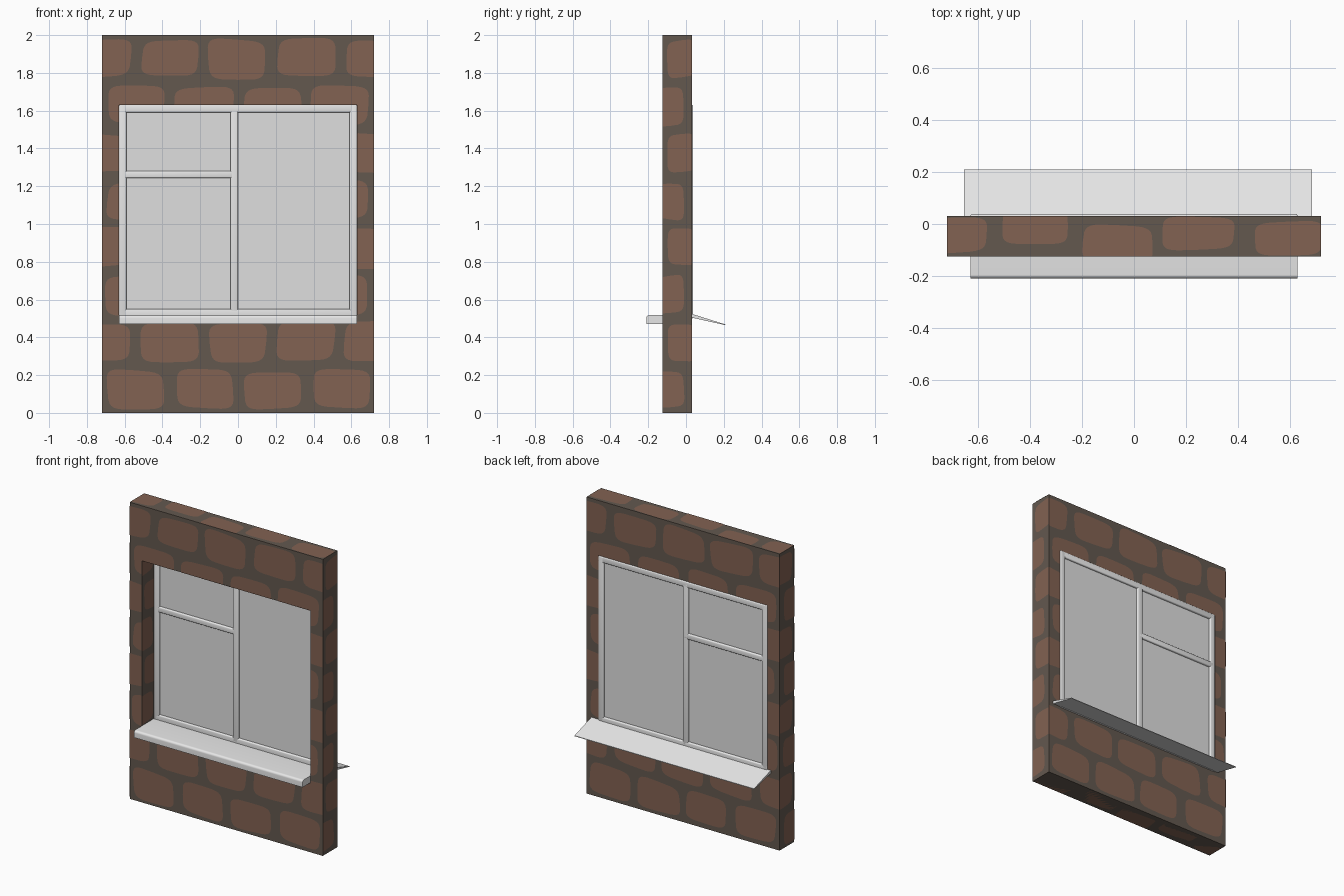
import bpy, bmesh, math, random
from mathutils import Vector

if "Cube" in bpy.data.objects:
    bpy.data.objects.remove(bpy.data.objects["Cube"])

random.seed(4)


def material(name, col):
    m = bpy.data.materials.new(name)
    m.diffuse_color = (*col, 1)
    m.use_nodes = True
    m.node_tree.nodes["Principled BSDF"].inputs["Base Color"].default_value = m.diffuse_color
    return m


BRICK = material("brick brown", (0.225, 0.122, 0.085))
MORTAR = material("mortar grey brown", (0.125, 0.098, 0.078))
WHITE = material("frame white", (0.8, 0.8, 0.8))
GLASS = material("pane grey", (0.74, 0.74, 0.74))

# main dimensions
W, H, Y0, Y1 = 0.72, 2.0, -0.125, 0.031      # wall
OX, OZ0, OZ1 = 0.63, 0.50, 1.63              # opening
FY0, FY1 = 0.0, 0.038                        # window frame depth


def finish(bm, name, mat):
    me = bpy.data.meshes.new(name)
    bm.to_mesh(me)
    bm.free()
    ob = bpy.data.objects.new(name, me)
    bpy.context.collection.objects.link(ob)
    me.materials.append(mat)
    return ob


def smooth(ob):
    bpy.ops.object.select_all(action='DESELECT')
    ob.select_set(True)
    bpy.context.view_layer.objects.active = ob
    bpy.ops.object.shade_smooth_by_angle()


def box(name, x0, x1, y0, y1, z0, z1, mat, bevel=0):
    bm = bmesh.new()
    bmesh.ops.create_cube(bm, size=1)
    for v in bm.verts:
        v.co = (x0 + (v.co.x + .5) * (x1 - x0), y0 + (v.co.y + .5) * (y1 - y0),
                z0 + (v.co.z + .5) * (z1 - z0))
    if bevel:
        bmesh.ops.bevel(bm, geom=bm.edges[:], offset=bevel, segments=3,
                        profile=0.5, affect='EDGES')
    ob = finish(bm, name, mat)
    if bevel:
        smooth(ob)
    return ob


def prism(name, profile, x0, x1, mat):
    """Extrude a (y, z) profile along x."""
    bm = bmesh.new()
    f = bm.faces.new([bm.verts.new((x0, y, z)) for y, z in profile])
    r = bmesh.ops.extrude_face_region(bm, geom=[f])
    for v in r["geom"]:
        if isinstance(v, bmesh.types.BMVert):
            v.co.x = x1
    bmesh.ops.recalc_face_normals(bm, faces=bm.faces[:])
    return finish(bm, name, mat)


# wall: one rectangular ring with thickness
bm = bmesh.new()
rects = [[(-W, 0), (W, 0), (W, H), (-W, H)],
         [(-OX, OZ0), (OX, OZ0), (OX, OZ1), (-OX, OZ1)]]
V = [[[bm.verts.new((x, y, z)) for x, z in r] for r in rects] for y in (Y0, Y1)]
for i in range(4):
    j = (i + 1) % 4
    for s in V:
        bm.faces.new((s[0][i], s[0][j], s[1][j], s[1][i]))
    for k in (0, 1):
        bm.faces.new((V[0][k][i], V[0][k][j], V[1][k][j], V[1][k][i]))
bmesh.ops.recalc_face_normals(bm, faces=bm.faces[:])
finish(bm, "wall", MORTAR)


# stones: irregular rounded outlines, clipped to the wall surfaces
def outline(cu, cv, hu, hv):
    j = [(random.uniform(-.14, .14), random.uniform(-.14, .14)) for _ in range(4)]
    pts = []
    for k in range(28):
        a = math.tau * k / 28
        c, s = math.cos(a), math.sin(a)
        u = math.copysign(abs(c) ** 0.42, c)
        v = math.copysign(abs(s) ** 0.42, s)
        w = [(1 + p * u) * (1 + q * v) / 4 for p, q in ((-1, -1), (1, -1), (1, 1), (-1, 1))]
        du = sum(w[i] * j[i][0] for i in range(4)) * 0.7
        dv = sum(w[i] * j[i][1] for i in range(4))
        pts.append((cu + hu * (u + du), cv + hv * (v + dv)))
    return pts


def clip(pts, u0, u1, v0, v1):
    for ax, lim, sg in ((0, u0, 1), (0, u1, -1), (1, v0, 1), (1, v1, -1)):
        out = []
        for a, b in zip(pts, pts[1:] + pts[:1]):
            da, db = sg * (a[ax] - lim), sg * (b[ax] - lim)
            if da >= 0:
                out.append(a)
            if da * db < 0:
                t = da / (da - db)
                out.append((a[0] + t * (b[0] - a[0]), a[1] + t * (b[1] - a[1])))
        pts = out
        if len(pts) < 3:
            return []
    return pts


stones = bmesh.new()


def lay(shapes, regions, to3d, normal):
    n = Vector(normal)
    for s in shapes:
        for r in regions:
            p = clip(s, *r)
            if len(p) < 3:
                continue
            f = stones.faces.new([stones.verts.new(Vector(to3d(*q)) + n * 0.0015) for q in p])
            f.normal_update()
            if f.normal.dot(n) < 0:
                f.normal_flip()


rows = [0.125 + 0.25 * i for i in range(8)]
ring = [(-W, W, 0, OZ0), (-W, W, OZ1, H), (-W, -OX, OZ0, OZ1), (OX, W, OZ0, OZ1)]


def courses():
    return [outline(-0.9 + 0.36 * k + (0.18 if i % 2 else 0), z, 0.152, 0.1)
            for i, z in enumerate(rows) for k in range(6)]


def column():
    return [outline(-0.025 if i % 2 else -0.085, z, 0.075, 0.1) for i, z in enumerate(rows)]


for y, s in ((Y0, -1), (Y1, 1)):             # front and back
    lay(courses(), ring, lambda u, v: (u, y, v), (0, s, 0))
for s in (-1, 1):                            # outer ends and window reveals
    lay(column(), [(Y0, Y1, 0, H)], lambda u, v: (s * W, u, v), (s, 0, 0))
    lay(column(), [(Y0, FY0, OZ0, OZ1)], lambda u, v: (s * OX, u, v), (-s, 0, 0))
for z, s, y1 in ((H, 1, Y1), (0.0015, -1, Y1), (OZ1, -1, FY0)):   # top, base, lintel
    lay([outline(x, y, 0.13, 0.068) for x, y in
         ((-0.70, -0.045), (-0.375, -0.015), (-0.065, -0.075), (0.25, -0.035), (0.59, -0.06))],
        [(-W if z != OZ1 else -OX, W if z != OZ1 else OX, Y0, y1)],
        lambda u, v: (u, v, z), (0, 0, s))
finish(stones, "wall_stones", BRICK)

# window frame: outer rails, mullion and transom
T = 0.04
for name, x0, x1, z0, z1 in (
        ("frame_left", -OX, -OX + T, OZ0, OZ1), ("frame_right", OX - T, OX, OZ0, OZ1),
        ("frame_top", -OX, OX, OZ1 - T, OZ1), ("frame_bottom", -OX, OX, OZ0, 0.55),
        ("mullion", -0.04, 0.0, 0.52, OZ1 - 0.01), ("transom", -OX + 0.01, -0.01, 1.243, 1.28)):
    box(name, x0, x1, FY0, FY1, z0, z1, WHITE, 0.007)

# panes
box("pane_left_lower", -0.6, -0.03, 0.014, 0.024, 0.54, 1.25, GLASS)
box("pane_left_upper", -0.6, -0.03, 0.014, 0.024, 1.27, 1.6, GLASS)
box("pane_right", -0.01, 0.6, 0.014, 0.024, 0.54, 1.6, GLASS)

# inner sill with rounded nose
nose = [(-0.195 - 0.015 * math.sin(a), 0.502 + 0.015 * math.cos(a))
        for a in (math.pi / 2 * k / 6 for k in range(7))]
smooth(prism("front_sill", [(0.002, 0.517)] + nose + [(-0.21, 0.47), (0.002, 0.47)],
             -OX + 0.001, OX - 0.001, WHITE))

# sloping outer sill
prism("back_sill", [(0.028, 0.525), (0.21, 0.468), (0.21, 0.464), (0.028, 0.505)],
      -0.655, 0.685, WHITE)
